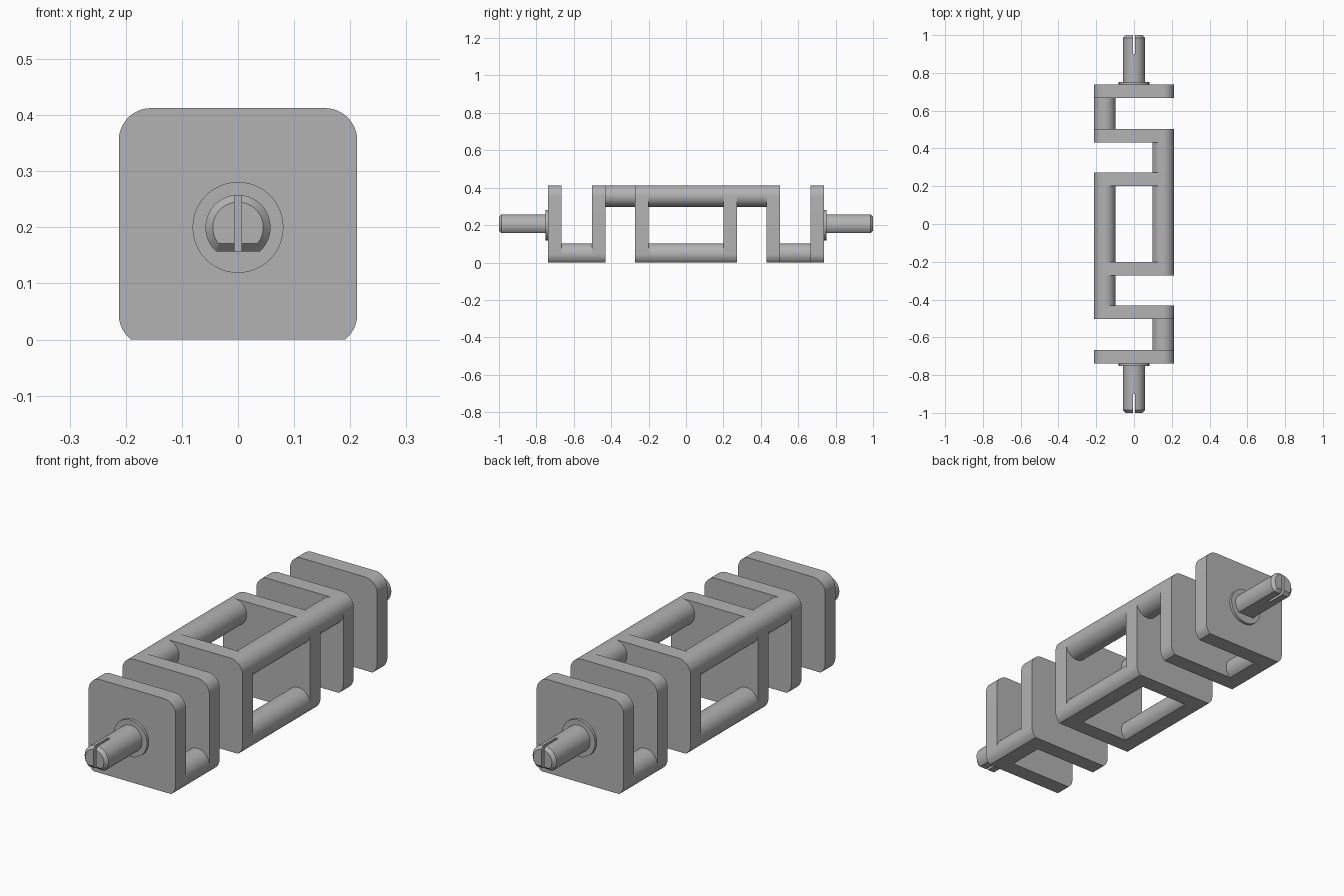
import bpy
import bmesh
import math

if "Cube" in bpy.data.objects:
    bpy.data.objects.remove(bpy.data.objects["Cube"], do_unlink=True)

AXIS = 0.2       # height of the main axis
HALF = 0.2125    # half width of a web
PIN_R = 0.0575   # radius of pins and web corners
OFF = HALF - PIN_R
THICK = 0.072

steel = bpy.data.materials.new("plain grey steel")
steel.use_nodes = True
GREY = (0.45, 0.45, 0.45, 1)
steel.diffuse_color = GREY
steel.node_tree.nodes["Principled BSDF"].inputs["Base Color"].default_value = GREY
made = []


def arc(cx, cz, r, start, end, steps):
    return [(cx + r * math.cos(start + (end - start) * i / steps),
             cz + r * math.sin(start + (end - start) * i / steps))
            for i in range(steps + 1)]


def disc(cx, cz, r, floor=None, steps=48):
    """Round profile, cut flat at the floor height when one is given."""
    if floor is None:
        return arc(cx, cz, r, 0, math.tau, steps)[:-1]
    a = math.asin((floor - cz) / r)
    return arc(cx, cz, r, a, math.pi - a, steps)


def loft(name, sections):
    """Skin a solid through (y, profile) sections along the axis."""
    bm = bmesh.new()
    rings = [[bm.verts.new((x, y, z)) for x, z in prof] for y, prof in sections]
    for a, b in zip(rings, rings[1:]):
        for i in range(len(a)):
            j = (i + 1) % len(a)
            bm.faces.new((a[i], a[j], b[j], b[i]))
    bm.faces.new(rings[0])
    bm.faces.new(rings[-1])
    bmesh.ops.recalc_face_normals(bm, faces=bm.faces)
    mesh = bpy.data.meshes.new(name)
    bm.to_mesh(mesh)
    bm.free()
    mesh.materials.append(steel)
    obj = bpy.data.objects.new(name, mesh)
    bpy.context.collection.objects.link(obj)
    made.append(obj)
    return obj


def web_profile():
    """Rounded square whose lower corners are cut off by the floor."""
    low = math.asin((OFF - AXIS) / PIN_R)
    q = math.pi / 2
    return (arc(OFF, AXIS - OFF, PIN_R, low, 0, 10)
            + arc(OFF, AXIS + OFF, PIN_R, 0, q, 12)
            + arc(-OFF, AXIS + OFF, PIN_R, q, 2 * q, 12)
            + arc(-OFF, AXIS - OFF, PIN_R, 2 * q, 2 * q - low, 10))


def pin(name, sx, sz, y0, y1):
    prof = disc(sx * OFF, AXIS + sz * OFF, PIN_R, 0 if sz < 0 else None)
    loft(name, [(y0, prof), (y1, prof)])


def cut_slot(obj, y0, y1):
    """Saw a thin upright slot through the shaft tip."""
    w = 0.006
    prof = [(-w, 0.1), (w, 0.1), (w, 0.3), (-w, 0.3)]
    cutter = loft("slot_cutter", [(y0, prof), (y1, prof)])
    made.remove(cutter)
    cutter.hide_render = True
    mod = obj.modifiers.new("slot", 'BOOLEAN')
    mod.operation = 'DIFFERENCE'
    mod.solver = 'EXACT'
    mod.object = cutter
    bpy.context.view_layer.objects.active = obj
    bpy.ops.object.modifier_apply(modifier=mod.name)
    bpy.data.objects.remove(cutter, do_unlink=True)


INNER, MIDDLE, OUTER = 0.2, 0.431, 0.666   # near face of each web

for s, end in ((-1, "front"), (1, "back")):
    # webs
    for label, y in (("inner", INNER), ("middle", MIDDLE), ("outer", OUTER)):
        loft(f"{end}_{label}_web",
             [(s * y, web_profile()), (s * (y + THICK), web_profile())])

    # crank pins, turned half a revolution from one end to the other
    pin(f"{end}_upper_pin", s, 1, s * (INNER + THICK), s * MIDDLE)
    pin(f"{end}_lower_pin", -s, -1, s * (MIDDLE + THICK), s * OUTER)

    # collar
    face = OUTER + THICK
    ring = disc(0, AXIS, 0.081)
    loft(f"{end}_collar", [(s * face, ring), (s * (face + 0.0125), ring)])

    # end shaft with a flat underside, chamfered tip and slot
    body = disc(0, AXIS, 0.058, 0.157)
    tip = disc(0, AXIS, 0.045, 0.171)
    shaft = loft(f"{end}_shaft", [(s * (face + 0.01), body),
                                  (s * 0.986, body), (s, tip)])
    cut_slot(shaft, s * 0.9, s * 1.05)

# four long pins of the centre cage
for sx, side in ((-1, "right"), (1, "left")):
    for sz, level in ((-1, "lower"), (1, "upper")):
        pin(f"centre_{level}_{side}_pin", sx, sz, -INNER, INNER)

# smooth the round walls, keep edges crisp
bpy.ops.object.select_all(action='DESELECT')
for obj in made:
    obj.select_set(True)
bpy.context.view_layer.objects.active = made[0]
bpy.ops.object.shade_smooth_by_angle(angle=math.radians(25))
